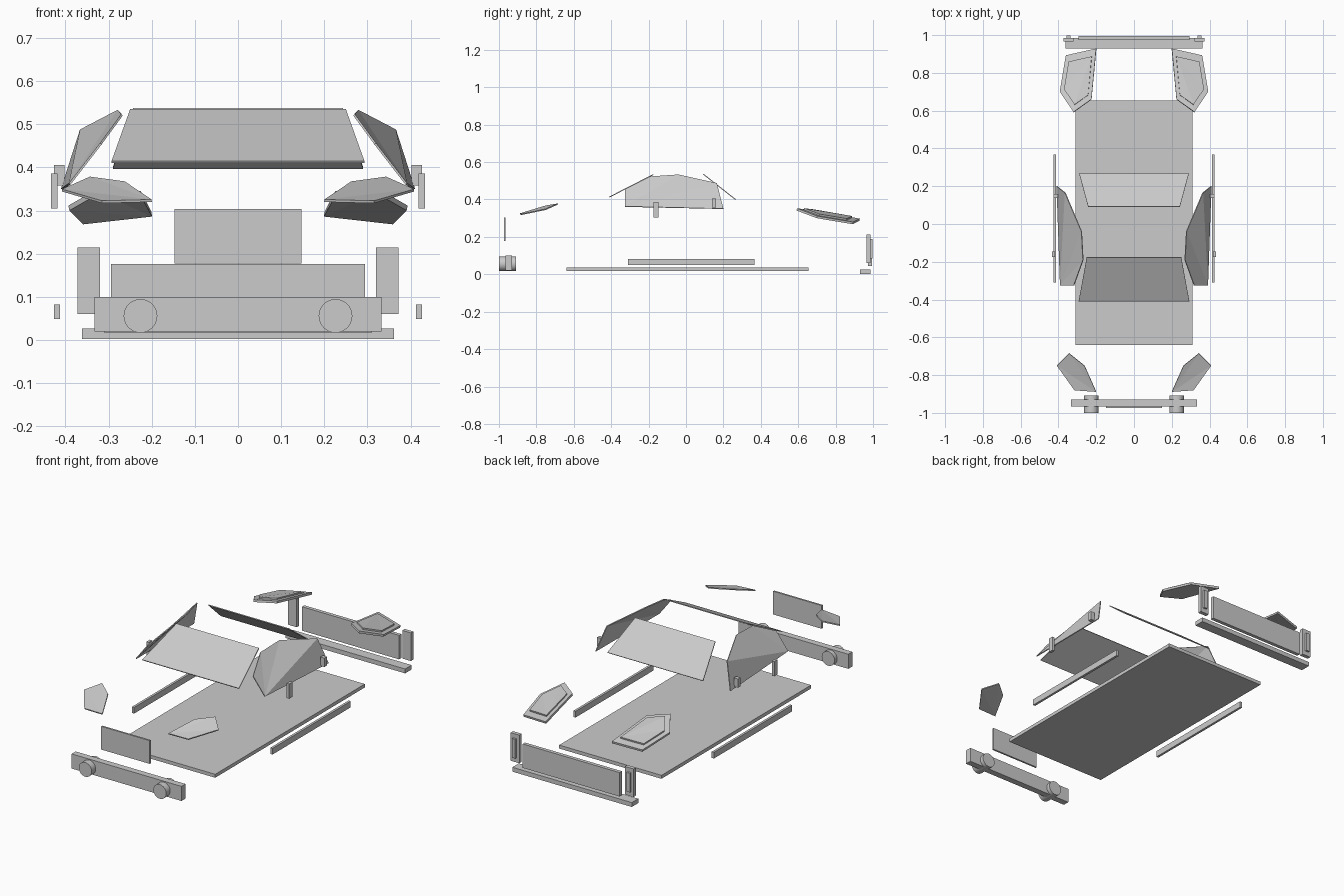
import bpy, bmesh, math

if "Cube" in bpy.data.objects:
    bpy.data.objects.remove(bpy.data.objects["Cube"])

def box(name, x, y, z):
    bm = bmesh.new()
    bmesh.ops.create_cube(bm, size=1)
    for v in bm.verts:
        v.co = [r[0] + (c + .5) * (r[1] - r[0]) for c, r in zip(v.co, (x, y, z))]
    return finish(name, bm)

def finish(name, bm):
    bmesh.ops.recalc_face_normals(bm, faces=bm.faces)
    me = bpy.data.meshes.new(name)
    bm.to_mesh(me)
    bm.free()
    ob = bpy.data.objects.new(name, me)
    bpy.context.collection.objects.link(ob)
    return ob

def panel(name, pts, thick):
    """Thin faceted panel, fanned from its first point."""
    bm = bmesh.new()
    vs = [bm.verts.new(p) for p in pts]
    for a, b in zip(vs[1:], vs[2:]):
        bm.faces.new((vs[0], a, b))
    ob = finish(name, bm)
    m = ob.modifiers.new("thickness", 'SOLIDIFY')
    m.thickness, m.offset = thick, 0
    return ob

def mirror(ob):
    m = ob.modifiers.new("mirror", 'MIRROR')
    m.use_mirror_merge = False
    return ob

# Floor, bumpers and plates
box("floor", (-.31, .31), (-.64, .655), (.017, .036))
box("front_bumper", (-.333, .333), (-.965, -.93), (.02, .10))
box("front_plate", (-.147, .147), (-.974, -.964), (.177, .304))
box("rear_bumper", (-.362, .362), (.93, .986), (.003, .027))
box("rear_panel", (-.294, .294), (.974, .994), (.045, .176))

# Round fog lamps in the front bumper
for side, x in (("left", -.226), ("right", .226)):
    bpy.ops.mesh.primitive_cylinder_add(vertices=32, radius=.039, depth=.092,
                                        location=(x, -.954, .056),
                                        rotation=(math.pi / 2, 0, 0))
    bpy.context.object.name = side + "_fog_lamp"
    bpy.ops.object.shade_smooth_by_angle()

# Side details, mirrored
mirror(box("tail_lamp", (.32, .372), (.965, .986), (.06, .214)))
mirror(box("tail_lamp_lens", (.337, .358), (.98, .997), (.085, .19)))
mirror(box("door_sill", (.413, .426), (-.31, .367), (.049, .083)))
mirror(box("front_handle", (.418, .433), (-.175, -.146), (.305, .386)))
mirror(box("rear_handle", (.402, .427), (.138, .160), (.358, .406)))

# Windscreens
panel("windscreen", [(-.293, -.41, .413), (.293, -.41, .413),
                     (.25, -.175, .533), (-.25, -.175, .533)], .005)
panel("rear_window", [(-.29, .266, .399), (.29, .266, .399),
                      (.243, .092, .536), (-.243, .092, .536)], .005)

# Side windows
mirror(panel("side_window", [(.39, -.325, .362), (.318, -.325, .455), (.269, -.19, .522),
                             (.277, -.04, .532), (.364, .165, .487), (.408, .2, .35)], .005))

# Headlights
mirror(panel("headlight", [(.2, -.888, .323), (.315, -.88, .32), (.408, -.75, .347),
                           (.343, -.685, .376), (.262, -.75, .365)], .006))

# Tail light clusters in stacked layers
rear = [(.2, .928, .292), (.225, .66, .339), (.32, .592, .347), (.392, .70, .306), (.36, .892, .274)]
center = [sum(c) / len(rear) for c in zip(*rear)]
for name, s, lift in (("rear_light_base", 1, 0), ("rear_light_lens", .76, .01)):
    pts = [[c + s * (p - c) for p, c in zip(v, center)] for v in rear]
    mirror(panel(name, [(x, y, z + lift) for x, y, z in pts], .012 if s == 1 else .01))
